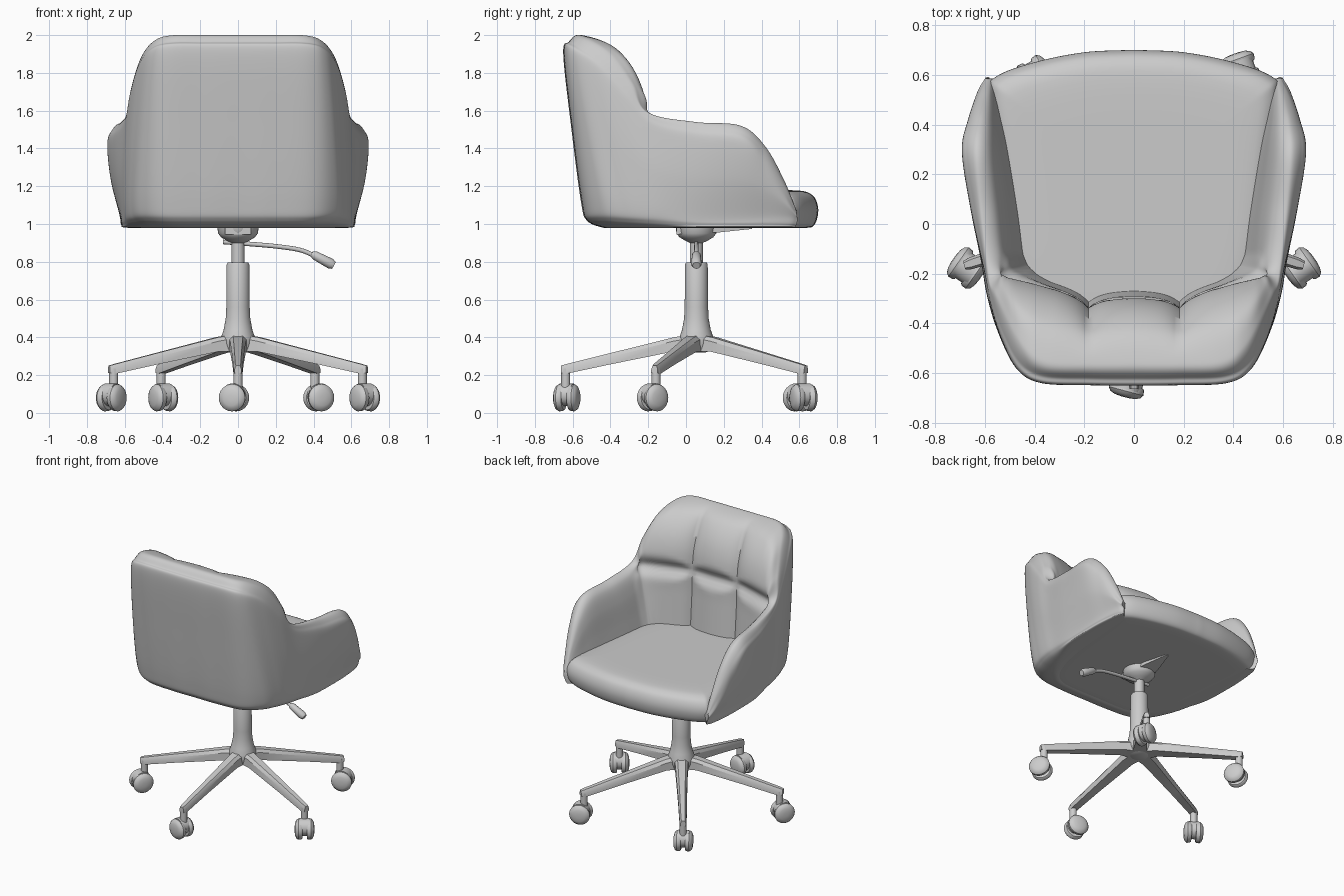
import bpy, bmesh, math
from mathutils import Vector

if "Cube" in bpy.data.objects:
    bpy.data.objects.remove(bpy.data.objects["Cube"])

CY = 0.055  # column centre in y


def finish(name, bm, angle=40):
    bmesh.ops.recalc_face_normals(bm, faces=bm.faces[:])
    me = bpy.data.meshes.new(name)
    bm.to_mesh(me)
    bm.free()
    ob = bpy.data.objects.new(name, me)
    bpy.context.collection.objects.link(ob)
    bpy.ops.object.select_all(action='DESELECT')
    ob.select_set(True)
    bpy.context.view_layer.objects.active = ob
    bpy.ops.object.shade_smooth_by_angle(angle=math.radians(angle))
    return ob


def spline(pts, n):
    """Catmull-Rom samples through open points."""
    out = []
    for k in range(len(pts) - 1):
        p1, p2 = pts[k], pts[k + 1]
        p0 = pts[k - 1] if k else p1 * 2 - p2
        p3 = pts[k + 2] if k + 2 < len(pts) else p2 * 2 - p1
        for j in range(n):
            t = j / n
            out.append(0.5 * (2 * p1 + (p2 - p0) * t + (2 * p0 - 5 * p1 + 4 * p2 - p3) * t * t
                              + (3 * p1 - p0 - 3 * p2 + p3) * t ** 3))
    return out + [pts[-1].copy()]


def skin(bm, loops):
    """Bridge closed loops of points and cap both ends."""
    rows = [[bm.verts.new(p) for p in lp] for lp in loops]
    n = len(rows[0])
    for a, b in zip(rows, rows[1:]):
        for j in range(n):
            bm.faces.new((a[j], a[(j + 1) % n], b[(j + 1) % n], b[j]))
    bm.faces.new(rows[0])
    bm.faces.new(rows[-1])
    return rows


def tube(bm, pts, radii, n=16):
    loops = []
    for k, p in enumerate(pts):
        d = pts[min(k + 1, len(pts) - 1)] - pts[max(k - 1, 0)]
        q = d.to_track_quat('Z', 'Y')
        loops.append([p + q @ Vector((radii[k] * math.cos(a), radii[k] * math.sin(a), 0))
                      for a in (2 * math.pi * j / n for j in range(n))])
    skin(bm, loops)


def polar(deg):
    return Vector((math.cos(math.radians(deg)), math.sin(math.radians(deg)), 0))


# Upholstered shell: stations from back centre to arm tip
# bottom xy, outer shoulder xy, crest xyz, inner shoulder xy, inner foot xy
stations = [
    (0, -.555, 0, -.65, 0, -.56, 2.0, 0, -.325, 0, -.28),
    (.18, -.555, .18, -.648, .18, -.56, 2.0, .18, -.325, .18, -.28),
    (.40, -.535, .37, -.64, .35, -.55, 1.998, .32, -.29, .32, -.25),
    (.52, -.45, .465, -.59, .44, -.49, 1.97, .42, -.26, .38, -.22),
    (.57, -.33, .53, -.47, .505, -.385, 1.89, .48, -.235, .40, -.20),
    (.595, -.22, .575, -.33, .555, -.28, 1.74, .51, -.20, .41, -.18),
    (.605, -.12, .605, -.18, .58, -.20, 1.59, .50, -.13, .425, -.14),
    (.62, .05, .655, .05, .61, .05, 1.54, .515, .05, .45, .05),
    (.628, .30, .692, .29, .63, .29, 1.52, .545, .29, .495, .30),
    (.62, .45, .667, .42, .62, .42, 1.41, .56, .42, .525, .43),
    (.605, .55, .63, .52, .60, .52, 1.23, .57, .52, .545, .52),
    (.585, .59, .592, .585, .585, .585, 1.07, .575, .585, .565, .585)]


def profile(s, m):
    b, t, c, i, f = (Vector(v) for v in (s[0:2], s[2:4], s[4:6], s[7:9], s[9:11]))
    zc = s[6]
    k = min(1, (zc - 1.05) / .3)
    zt = zc - .10 * k
    zf = min(1.08, zc - .01)
    zi = zf + .70 * (zc - zf)
    back = max(0, min(1, (.05 - b.y) / .5))              # rounder lower edge at the back
    tuck = .95 - .16 * back
    zb = 1.02 + .03 * k + .07 * back
    belly = b.lerp(t, .55)
    belly.x *= 1.015
    pts = [(b * .70, .981), (b * tuck, .981), (b * (tuck * .27 + .73), .981 + .27 * (zb - .981)), (b, zb),
           (belly, (zb + zt) / 2), (t, zt), (t.lerp(c, .33), zc - .035 * k), (c, zc),
           (c.lerp(i, .58), zc - .24 * (zc - zi)), (i, zi), (i.lerp(f, .5), (zi + zf) / 2), (f, zf)]
    return [Vector((m * p.x, p.y, z)) for p, z in pts]


NR = 14
ctrl = [profile(s, -1) for s in reversed(stations[1:])] + [profile(s, 1) for s in stations]
columns = [spline([st[r] for st in ctrl], 9) for r in range(12)]
loops = [spline([col[k] for col in columns], NR) for k in range(len(columns[0]))]
bm = bmesh.new()
rows = skin(bm, loops)
bmesh.ops.recalc_face_normals(bm, faces=bm.faces[:])
bm.normal_update()
# Puffed back panels with stitched grooves
moves = []
for row in rows:
    for r, v in enumerate(row):
        x, y, z = v.co
        w = max(0, min(1, (r / NR - 7.2) / 1.6))
        w = w * w * (3 - 2 * w) * max(0, min(1, (-.12 - y) / .08))
        if w > 0:
            g = max(math.exp(-abs(abs(x) - .18) / .045), math.exp(-((z - 1.575) / .05) ** 2))
            moves.append((v, v.normal * w * (.018 - .045 * g)))
for v, d in moves:
    v.co += d
finish("back_and_arm_shell", bm, 75)

# Seat cushion: rounded slab
half = [Vector(p) for p in ((0, .70), (.2, .69), (.4, .65), (.55, .595), (.585, .53), (.565, .3),
                            (.50, -.2), (.36, -.44), (0, -.46))]
right = spline(half, 8)
outline = right + [Vector((-p.x, p.y)) for p in reversed(right[1:-1])]
mid = Vector((0, .12))
bm = bmesh.new()
section = spline([Vector(p) for p in ((.6, .979), (.88, .979), (.965, .995), (1, 1.06), (.985, 1.12),
                                      (.93, 1.16), (.8, 1.178), (.4, 1.18), (.05, 1.18))], 4)
skin(bm, [[Vector((*(mid + (p - mid) * s.x), s.y)) for p in outline] for s in section])
finish("seat_cushion", bm, 60)

# Gas column, hub and under-seat bowl (lathe)
lathe = ((.05, .32), (.082, .335), (.092, .37), (.09, .40), (.076, .44), (.065, .50), (.062, .56),
         (.06, .785), (.055, .795), (.034, .795), (.034, .90), (.06, .912), (.09, .93), (.105, .95), (.11, .985))
bm = bmesh.new()
skin(bm, [[Vector((0, CY, z)) + polar(360 * j / 32) * r for j in range(32)] for r, z in lathe])
finish("column", bm)

# Mounting strut running forward under the seat
bm = bmesh.new()
skin(bm, [[Vector((x, y, z)) for x, z in ((-w, lo), (w, lo), (w, .99), (-w, .99))]
          for y, w, lo in ((-.05, .07, .945), (.17, .06, .955), (.35, .01, .974))])
finish("mount_plate", bm)

# Height lever with paddle handle
bm = bmesh.new()
path = spline([Vector((x, CY, z)) for x, z in ((-.08, .905), (.05, .895), (.2, .882), (.33, .862), (.42, .825))], 5)
tube(bm, path, [.012] * len(path), 12)
tube(bm, [Vector((x, CY, z)) for x, z in ((.39, .842), (.405, .835), (.49, .79), (.508, .78))],
     [.014, .023, .028, .02], 16)
finish("height_lever", bm)

# Five-star base with swivel casters, each trailing in its own direction
for k, trail_angle in enumerate((165, -55, 20, -60, 235)):
    out = polar(-90 + 72 * k)
    side = Vector((out.y, -out.x, 0))
    hub = Vector((0, CY, 0))
    bm = bmesh.new()
    sect = []
    for r, w, lo, hi in ((.03, .05, .325, .415), (.12, .042, .325, .40), (.45, .03, .258, .318),
                         (.69, .024, .207, .258), (.718, .018, .212, .25)):
        shape = ((-w, lo), (w, lo), (w, hi - .02), (w * .6, hi), (-w * .6, hi), (-w, hi - .02))
        sect.append([hub + out * r + side * x + Vector((0, 0, z)) for x, z in shape])
    skin(bm, sect)
    post = hub + out * .692
    tube(bm, [post + Vector((0, 0, z)) for z in (.12, .235)], [.024, .024])
    finish(f"base_leg_{k + 1}", bm, 35)
    # Twin domed wheels with a hood between them
    bm = bmesh.new()
    c = post + polar(trail_angle) * .022 + Vector((0, 0, .08))
    axis = polar(trail_angle + 90)
    for sgn in (-1, 1):
        tube(bm, [c + axis * sgn * o for o in (.015, .022, .042, .056, .064, .067)],
             [.064, .070, .072, .062, .042, .015], 24)
    tube(bm, [c + axis * o + Vector((0, 0, .016)) for o in (-.035, .035)], [.06, .06], 24)
    finish(f"caster_{k + 1}", bm)
